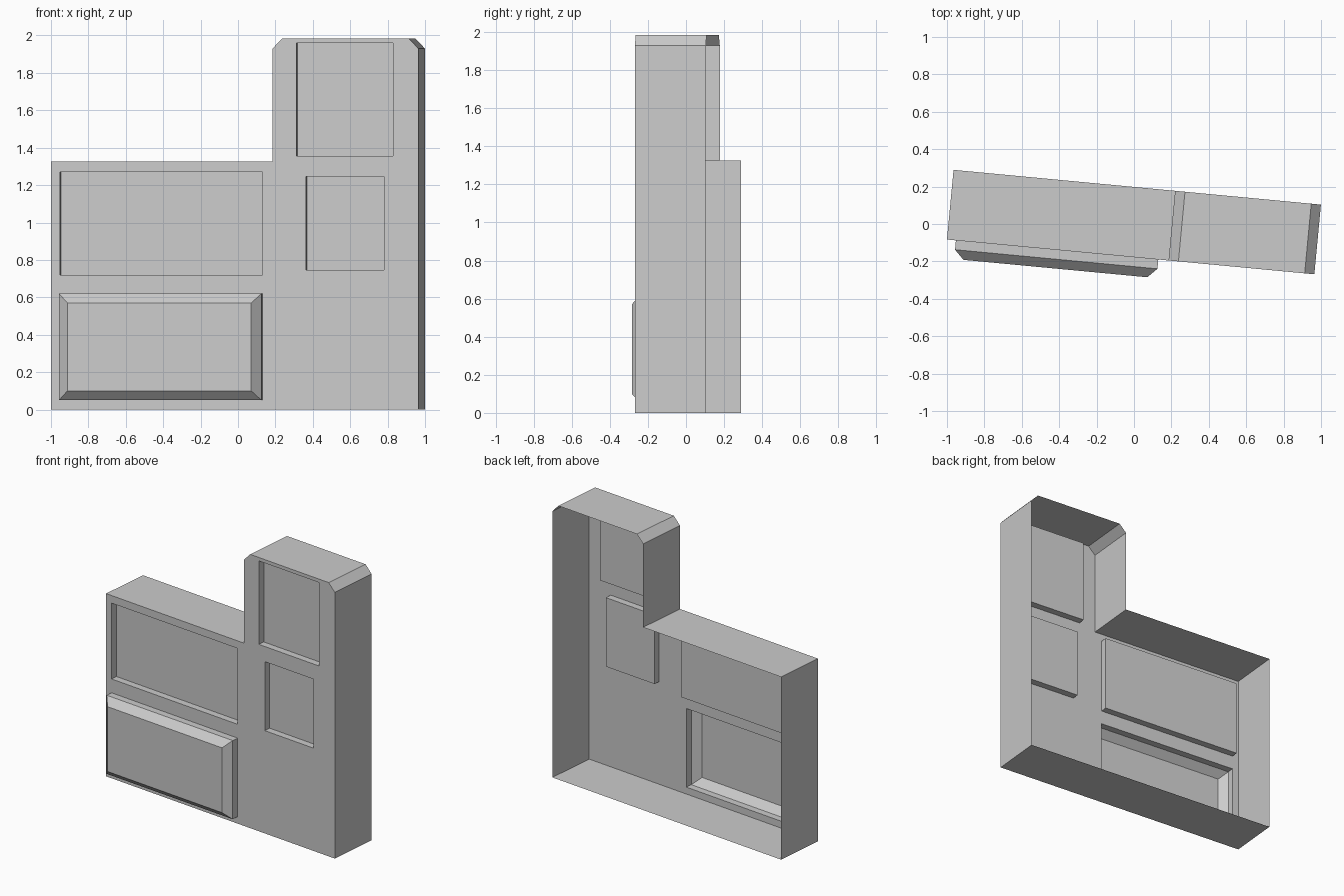
import bpy, bmesh, math

if "Cube" in bpy.data.objects:
    bpy.data.objects.remove(bpy.data.objects["Cube"])

WALL = 0.374   # depth of the side walls
STEP = 0.05    # depth of panel recesses and steps

bm = bmesh.new()


def loop_verts(points, y):
    return [bm.verts.new((x, y, z)) for x, z in points]


def outline(verts):
    return [bm.edges.new((a, b)) for a, b in zip(verts, verts[1:] + verts[:1])]


def rect(x0, x1, z0, z1, inset=0.0):
    return [(x0 + inset, z0 + inset), (x1 - inset, z0 + inset),
            (x1 - inset, z1 - inset), (x0 + inset, z1 - inset)]


def bridge(a, b):
    n = len(a)
    for i in range(n):
        j = (i + 1) % n
        bm.faces.new((a[i], a[j], b[j], b[i]))


# Stepped front outline with a chamfered tower
profile = [(0, 0), (1.973, 0), (1.973, 1.93), (1.921, 1.985),
           (1.243, 1.985), (1.19, 1.93), (1.19, 1.325), (0, 1.325)]
recesses = [(0.048, 1.135, 0.72, 1.27),
            (1.318, 1.838, 1.355, 1.96),
            (1.369, 1.788, 0.745, 1.245)]
raised = (0.048, 1.135, 0.05, 0.62)

outer = loop_verts(profile, 0)
holes = [loop_verts(rect(*r), 0) for r in recesses + [raised]]
edges = outline(outer)
for h in holes:
    edges += outline(h)

# Front sheet with panel openings
bmesh.ops.triangle_fill(bm, edges=edges, use_beauty=True, normal=(0, -1, 0))

# Side walls, open at the back
bridge(outer, loop_verts(profile, WALL))

# Recessed panels
for h, r in zip(holes, recesses):
    inner = loop_verts(rect(*r), STEP)
    bridge(h, inner)
    bm.faces.new(inner)

# Raised panel: straight step, then a bevelled face
base = loop_verts(rect(*raised), -STEP)
top = loop_verts(rect(*raised, inset=0.05), -2 * STEP)
bridge(holes[-1], base)
bridge(base, top)
bm.faces.new(top)

# Consistent normals, front towards -y
bmesh.ops.recalc_face_normals(bm, faces=bm.faces[:])
bm.normal_update()
if top[0].link_faces and max(top[0].link_faces, key=lambda f: abs(f.normal.y)).normal.y > 0:
    bmesh.ops.reverse_faces(bm, faces=bm.faces[:])

mesh = bpy.data.meshes.new("panelled_wall_shell")
bm.to_mesh(mesh)
bm.free()
shell = bpy.data.objects.new("panelled_wall_shell", mesh)
bpy.context.collection.objects.link(shell)
shell.location = (-1, -0.083, 0)
shell.rotation_euler = (0, 0, math.radians(-5.4))
